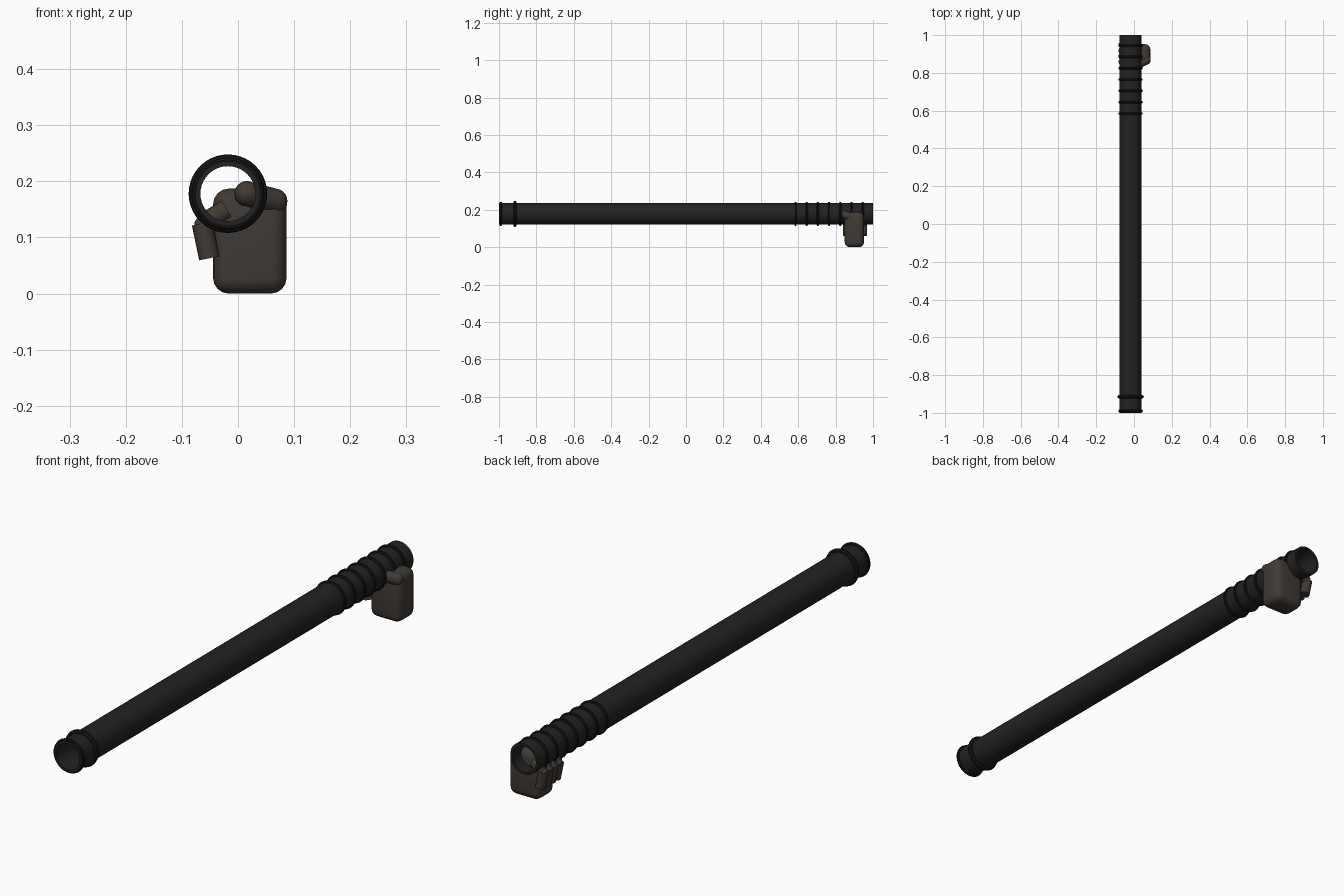
import bpy, bmesh, math
from mathutils import Vector, Matrix

if "Cube" in bpy.data.objects:
    bpy.data.objects.remove(bpy.data.objects["Cube"])

def material(name, rgb):
    m = bpy.data.materials.new(name)
    m.diffuse_color = (*rgb, 1)
    m.use_nodes = True
    m.node_tree.nodes["Principled BSDF"].inputs["Base Color"].default_value = m.diffuse_color
    return m

BLACK = material("tube black", (0.016, 0.016, 0.016))
RING = material("ring black", (0.009, 0.009, 0.009))
SKIN = material("dark brown", (0.052, 0.043, 0.035))
CX, CZ = -0.018, 0.178   # tube axis

def finish(name, bm, mat, angle=35):
    bmesh.ops.recalc_face_normals(bm, faces=bm.faces)
    me = bpy.data.meshes.new(name)
    bm.to_mesh(me)
    bm.free()
    me.materials.append(mat)
    ob = bpy.data.objects.new(name, me)
    bpy.context.collection.objects.link(ob)
    bpy.ops.object.select_all(action='DESELECT')
    ob.select_set(True)
    bpy.context.view_layer.objects.active = ob
    bpy.ops.object.shade_smooth_by_angle(angle=math.radians(angle))
    return ob

def lathe(name, profile, mat, n=40):
    """Closed (radius, y) profile spun round the tube axis."""
    bm = bmesh.new()
    loops = []
    for i in range(n):
        a = 2 * math.pi * i / n
        loops.append([bm.verts.new((CX + r * math.cos(a), y, CZ + r * math.sin(a)))
                      for r, y in profile])
    k = len(profile)
    for i in range(n):
        p, q = loops[i], loops[(i + 1) % n]
        for j in range(k):
            bm.faces.new((p[j], p[(j + 1) % k], q[(j + 1) % k], q[j]))
    return finish(name, bm, mat)

def ring(name, y, major, minor):
    prof = [(major + minor * math.cos(2 * math.pi * i / 10),
             y + minor * math.sin(2 * math.pi * i / 10)) for i in range(10)]
    return lathe(name, prof, RING)

def segment(bm, a, b, r1, r2):
    """Flat-ended tapered cylinder from a to b."""
    a, b = Vector(a), Vector(b)
    rot = (b - a).to_track_quat('Z', 'Y').to_matrix().to_4x4()
    bmesh.ops.create_cone(bm, cap_ends=True, segments=20, radius1=r1, radius2=r2,
                          depth=(b - a).length,
                          matrix=Matrix.Translation((a + b) / 2) @ rot)

def ball(bm, c, r):
    bmesh.ops.create_uvsphere(bm, u_segments=20, v_segments=12, radius=r,
                              matrix=Matrix.Translation(c))

# Hollow tube
lathe("tube", [(0.058, -1), (0.058, 1), (0.049, 1), (0.049, -1)], BLACK)

# Front lip, front band and grip ridges
ring("front_lip", -0.99, 0.058, 0.007)
ring("front_band", -0.915, 0.061, 0.009)
for i in range(7):
    ring(f"grip_ridge_{i + 1}", 0.585 + 0.06 * i, 0.058, 0.0065)

# Palm: rounded block
bm = bmesh.new()
bmesh.ops.create_cube(bm, size=1, matrix=Matrix.Translation((0.021, 0.9, 0.0935))
                      @ Matrix.Diagonal((0.131, 0.104, 0.187, 1)))
bmesh.ops.bevel(bm, geom=bm.edges[:], offset=0.028, segments=4, profile=0.5, affect='EDGES')
finish("palm", bm, SKIN)

# Four curled fingers
for i in range(4):
    y = 0.858 + 0.03 * i
    bm = bmesh.new()
    segment(bm, (-0.02, y, 0.150), (-0.062, y, 0.125), 0.018, 0.018)
    ball(bm, (-0.061, y, 0.122), 0.017)
    segment(bm, (-0.064, y, 0.125), (-0.051, y, 0.063), 0.0185, 0.0185)
    finish(f"finger_{i + 1}", bm, SKIN)

# Thumb wrapping over the side
bm = bmesh.new()
segment(bm, (0.062, 0.895, 0.150), (0.066, 0.866, 0.165), 0.024, 0.022)
ball(bm, (0.066, 0.866, 0.165), 0.022)
segment(bm, (0.066, 0.866, 0.165), (0.016, 0.842, 0.178), 0.022, 0.022)
ball(bm, (0.016, 0.842, 0.178), 0.0225)
finish("thumb", bm, SKIN)
